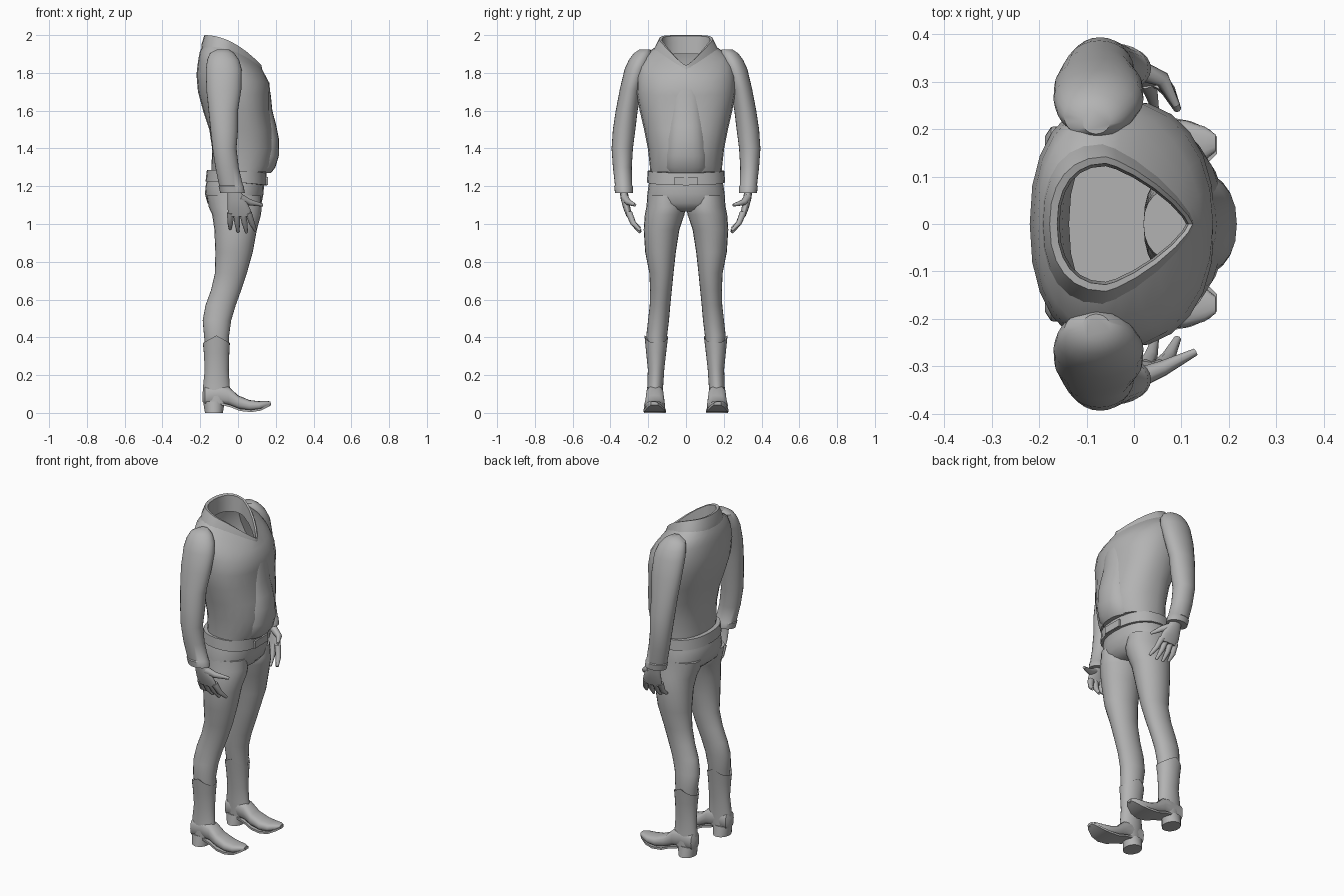
import bpy, bmesh, math
from mathutils import Vector

grey = bpy.data.materials.new("plain grey")
grey.diffuse_color = (0.45, 0.45, 0.45, 1)
N = 24


def finish(name, bm, angle=40):
    bmesh.ops.recalc_face_normals(bm, faces=bm.faces)
    me = bpy.data.meshes.new(name)
    bm.to_mesh(me)
    bm.free()
    me.materials.append(grey)
    ob = bpy.data.objects.new(name, me)
    bpy.context.collection.objects.link(ob)
    bpy.ops.object.select_all(action='DESELECT')
    ob.select_set(True)
    bpy.context.view_layer.objects.active = ob
    bpy.ops.object.shade_smooth_by_angle(angle=math.radians(angle))
    return ob


def loft(name, rings, caps=(True, True), angle=40):
    """Skin a list of closed point rings."""
    bm = bmesh.new()
    vs = [[bm.verts.new(p) for p in r] for r in rings]
    n = len(rings[0])
    for a, b in zip(vs, vs[1:]):
        for i in range(n):
            j = (i + 1) % n
            bm.faces.new((a[i], a[j], b[j], b[i]))
    if caps[0]:
        bm.faces.new(vs[0])
    if caps[1]:
        bm.faces.new(vs[-1])
    return finish(name, bm, angle)


def sgnpow(v, e):
    return math.copysign(abs(v) ** e, v)


def body_ring(zb, zf, x0, x1, xc, hw, pf=2.3, pb=2.3):
    """Ring round the body: back x0, front x1, widest at xc, dipping to zf in front."""
    pts = []
    for i in range(N):
        a = 2 * math.pi * i / N
        c, s = math.cos(a), math.sin(a)
        p = pf if c > 0 else pb
        x = xc + sgnpow(c, 2 / p) * ((x1 - xc) if c > 0 else (xc - x0))
        t = (x - x0) / (x1 - x0)
        pts.append((x, hw * sgnpow(s, 2 / p), zb - (zb - zf) * t * t))
    return pts


def limb_ring(sy, z, x0, x1, yi, yo, dip=0.0):
    """Oval horizontal ring of a limb, on side sy."""
    pts = []
    for i in range(N):
        a = 2 * math.pi * i / N
        c, s = math.cos(a), math.sin(a)
        pts.append(((x0 + x1) / 2 + c * (x1 - x0) / 2,
                    sy * ((yi + yo) / 2 + s * (yo - yi) / 2), z - dip * abs(c)))
    return pts


def tube(name, pts, radii, n=8):
    """Tapered tube along a short path."""
    pts = [Vector(p) for p in pts]
    rings = []
    for i, p in enumerate(pts):
        d = (pts[min(i + 1, len(pts) - 1)] - pts[max(i - 1, 0)]).normalized()
        u = d.cross(Vector((0, 1, 0.1))).normalized()
        v = d.cross(u)
        rings.append([p + radii[i] * (math.cos(2 * math.pi * k / n) * u
                                      + math.sin(2 * math.pi * k / n) * v) for k in range(n)])
    return loft(name, rings, angle=60)


def box(name, lo, hi):
    bm = bmesh.new()
    bmesh.ops.create_cube(bm, size=1)
    for v in bm.verts:
        v.co = [(l + h) / 2 + c * (h - l) for l, h, c in zip(lo, hi, v.co)]
    return finish(name, bm)


# Jacket, open at the neck
loft("jacket", [body_ring(*r) for r in (
    (1.275, 1.275, -.14, .165, 0, .19),
    (1.31, 1.31, -.14, .182, 0, .192),
    (1.40, 1.40, -.137, .195, 0, .202),
    (1.50, 1.50, -.152, .187, 0, .222),
    (1.60, 1.60, -.185, .170, -.01, .245),
    (1.70, 1.68, -.212, .170, -.03, .262),
    (1.79, 1.745, -.220, .167, -.04, .262, 2.1),
    (1.86, 1.79, -.212, .143, -.05, .25, 1.9),
    (1.91, 1.815, -.203, .13, -.06, .222, 1.6),
    (1.95, 1.83, -.185, .122, -.06, .16, 1.4))], caps=(True, False))

# Shirt belly between the jacket fronts
loft("shirt_belly", [body_ring(z, z, .02, x1, .10, hw, 2.4) for z, x1, hw in (
    (1.27, .175, .10), (1.30, .198, .118), (1.36, .216, .118), (1.45, .217, .112),
    (1.52, .203, .105), (1.60, .182, .095), (1.68, .174, .088), (1.73, .165, .08))])

# Turned collar with an inner lining
loft("collar", [body_ring(*r) for r in (
    (1.915, 1.81, -.195, .128, -.07, .18, 1.4),
    (1.955, 1.825, -.192, .127, -.065, .165, 1.35),
    (2.0, 1.84, -.178, .124, -.06, .142, 1.3),
    (1.995, 1.835, -.162, .115, -.06, .128, 1.3),
    (1.90, 1.79, -.157, .11, -.06, .122, 1.3))], caps=(False, False))

# Hips, belt and buckle
loft("hips", [body_ring(z, z, x0, x1, -.02, hw) for z, x0, x1, hw in (
    (1.27, -.155, .135, .185), (1.21, -.17, .138, .197), (1.16, -.175, .135, .205),
    (1.11, -.162, .125, .206), (1.08, -.13, .10, .17), (1.065, -.08, .07, .10))])
loft("belt", [body_ring(zb, zf, x0, x1, -.01, hw) for zb, zf, x0, x1, hw in (
    (1.285, 1.27, -.145, .13, .18), (1.285, 1.27, -.165, .15, .203),
    (1.225, 1.205, -.172, .153, .207), (1.225, 1.205, -.15, .13, .18))])
box("buckle", (.145, -.06, 1.207), (.158, .06, 1.25))

for sy, side in ((1, "left"), (-1, "right")):
    # Trouser leg
    loft(side + "_leg", [limb_ring(sy, *r) for r in (
        (1.15, -.165, .12, .02, .204),
        (1.09, -.155, .125, .002, .21),
        (1.05, -.137, .122, .008, .218),
        (.97, -.125, .10, .035, .224),
        (.85, -.12, .078, .054, .216),
        (.74, -.122, .047, .066, .194),
        (.65, -.143, .017, .075, .19),
        (.57, -.172, -.012, .083, .192),
        (.49, -.187, -.036, .09, .201),
        (.41, -.18, -.047, .1, .21),
        (.33, -.172, -.05, .11, .2))])
    # Boot shaft with a dipped top edge
    loft(side + "_boot_shaft", [limb_ring(sy, *r) for r in (
        (.40, -.17, -.055, .105, .203, .04),
        (.41, -.186, -.043, .094, .22, .04),
        (.32, -.181, -.046, .105, .211),
        (.23, -.176, -.049, .115, .202),
        (.14, -.185, -.044, .121, .205),
        (.09, -.185, -.03, .12, .209),
        (.05, -.176, -.05, .122, .209))])
    # Boot foot, skinned from heel to toe
    foot = []
    for x, z0, z1, hw, yc in (
            (-.188, .06, .11, .02, .165), (-.175, .04, .14, .04, .165),
            (-.10, .045, .15, .045, .165), (-.05, .04, .14, .047, .165),
            (.0, .02, .093, .052, .165), (.06, .01, .068, .056, .166),
            (.11, .014, .062, .05, .168), (.15, .028, .064, .035, .17),
            (.172, .038, .06, .018, .171)):
        foot.append([(x, sy * (yc + hw * sgnpow(math.cos(2 * math.pi * i / 16), .8)),
                      (z0 + z1) / 2 + (z1 - z0) / 2 * sgnpow(math.sin(2 * math.pi * i / 16), .7))
                     for i in range(16)])
    loft(side + "_boot_foot", foot, angle=50)
    # Heel and sole
    loft(side + "_heel", [limb_ring(sy, .06, -.185, -.07, .118, .212),
                          limb_ring(sy, 0, -.175, -.08, .107, .223)])
    loft(side + "_sole", [[(x, sy * (.166 + k * hw), z + dz) for k, dz in
                           ((-1, 0), (1, 0), (1, .012), (-1, .012))] for x, z, hw in (
        (-.09, .042, .045), (-.04, .03, .05), (.01, .01, .057), (.07, .004, .06),
        (.12, .012, .051), (.16, .032, .033), (.175, .042, .018))])

    # Sleeve
    loft(side + "_sleeve", [limb_ring(sy, *r) for r in (
        (1.925, -.11, -.05, .19, .245),
        (1.905, -.148, -.02, .18, .275),
        (1.87, -.163, .005, .185, .302),
        (1.82, -.17, .02, .2, .325),
        (1.715, -.168, .018, .235, .35),
        (1.60, -.156, 0, .256, .372),
        (1.50, -.146, 0, .268, .387),
        (1.40, -.135, -.008, .281, .394),
        (1.30, -.12, .004, .287, .387),
        (1.205, -.1, .026, .285, .376),
        (1.2, -.103, .03, .281, .38),
        (1.165, -.094, .036, .28, .376),
        (1.165, -.08, .022, .292, .364))])
    # Palm, fingers and thumb
    loft(side + "_palm", [limb_ring(sy, *r) for r in (
        (1.18, -.055, .01, .308, .352), (1.13, -.055, .04, .303, .345),
        (1.08, -.055, .065, .293, .331), (1.04, -.05, .07, .283, .315))])
    for k, (xa, xb, zt) in enumerate(((-.04, -.042, .975), (-.008, .0, .96),
                                      (.025, .045, .955), (.055, .092, .965))):
        tube(f"{side}_finger_{k + 1}",
             [(xa, sy * .302, 1.06), ((xa + xb) / 2, sy * .28, 1.005), (xb, sy * .242, zt)],
             (.018, .015, .008))
    tx, ty = (.09, .25) if sy > 0 else (.13, .27)
    tube(side + "_thumb", [(.01, sy * .325, 1.14), (.06, sy * .305, 1.115), (tx, sy * ty, 1.1)],
         (.022, .017, .008))
